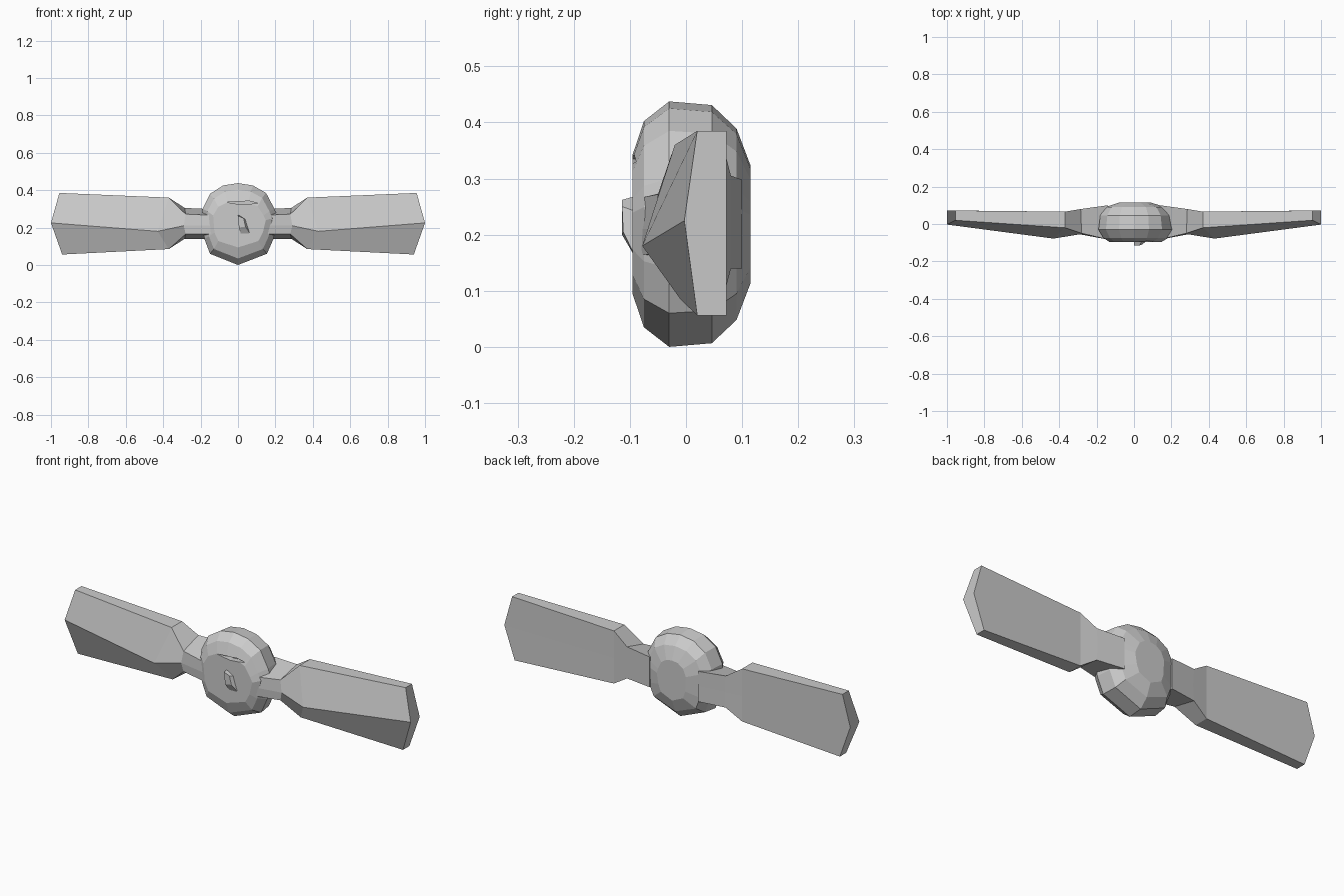
import bpy, bmesh

if "Cube" in bpy.data.objects:
    bpy.data.objects.remove(bpy.data.objects["Cube"])

metal = bpy.data.materials.new("grey_metal")
metal.diffuse_color = (0.6, 0.6, 0.6, 1)
metal.use_nodes = True
metal.node_tree.nodes["Principled BSDF"].inputs["Base Color"].default_value = metal.diffuse_color


def loft(name, rings):
    """Skin a closed solid over equal-length rings of points."""
    bm = bmesh.new()
    rows = [[bm.verts.new(p) for p in ring] for ring in rings]
    n = len(rows[0])
    for a, b in zip(rows, rows[1:]):
        for i in range(n):
            j = (i + 1) % n
            bm.faces.new((a[i], a[j], b[j], b[i]))
    bm.faces.new(rows[0])
    bm.faces.new(rows[-1])
    bmesh.ops.recalc_face_normals(bm, faces=bm.faces)
    mesh = bpy.data.meshes.new(name)
    bm.to_mesh(mesh)
    bm.free()
    mesh.materials.append(metal)
    obj = bpy.data.objects.new(name, mesh)
    bpy.context.collection.objects.link(obj)
    return obj


# Faceted buckle: one irregular outline scaled at several depths
outline = [(0, .4375), (.08, .425), (.15, .385), (.195, .30), (.212, .255),
           (.19, .14), (.155, .06), (0, 0), (-.15, .06), (-.18, .14),
           (-.19, .30), (-.15, .38), (-.08, .425)]
levels = [(-.095, .70, .57), (-.075, .86, .84), (-.03, 1, 1),
          (.046, .95, .97), (.09, .80, .78), (.115, .42, .48)]
buckle = loft("buckle", [[(x * sx, y, .218 + (z - .218) * sz) for x, z in outline]
                         for y, sx, sz in levels])

# Narrow slot near the top of the buckle front
slot = [(-.06, .335), (.02, .322), (.105, .33), (.06, .342)]
cutter = loft("slot_cutter", [[(x, y, z) for x, z in slot] for y in (-.13, -.065)])
cutter.hide_render = True
cutter.hide_viewport = True
cut = buckle.modifiers.new("slot", 'BOOLEAN')
cut.operation = 'DIFFERENCE'
cut.solver = 'EXACT'
cut.object = cutter

# Small pointed fin at the buckle centre
loft("buckle_fin", [
    [(0, -.085, .27), (.045, -.085, .24), (.075, -.085, .15), (.02, -.085, .15)],
    [(0, -.114, .262), (.03, -.114, .25), (.04, -.112, .205), (.005, -.114, .20)]])

# Strap sections from buckle to tip: front top, back top, back middle,
# back bottom, front bottom, front ridge
sections = [
    [(.13, -.085, .265), (.14, .10, .298), (.14, .10, .22),
     (.14, .10, .14), (.13, -.085, .165), (.13, -.085, .21)],
    [(.28, -.05, .272), (.285, .08, .305), (.28, .08, .22),
     (.285, .08, .14), (.28, -.05, .165), (.29, -.055, .21)],
    [(.37, -.02, .36), (.37, .066, .36), (.37, .066, .22),
     (.37, .066, .085), (.37, -.01, .085), (.43, -.078, .18)],
    [(.955, .02, .385), (.955, .072, .385), (1, .072, .225),
     (.94, .072, .056), (.94, .02, .056), (1, -.003, .225)]]
for side, name in ((1, "right_strap"), (-1, "left_strap")):
    loft(name, [[(side * x, y, z) for x, y, z in s] for s in sections])
